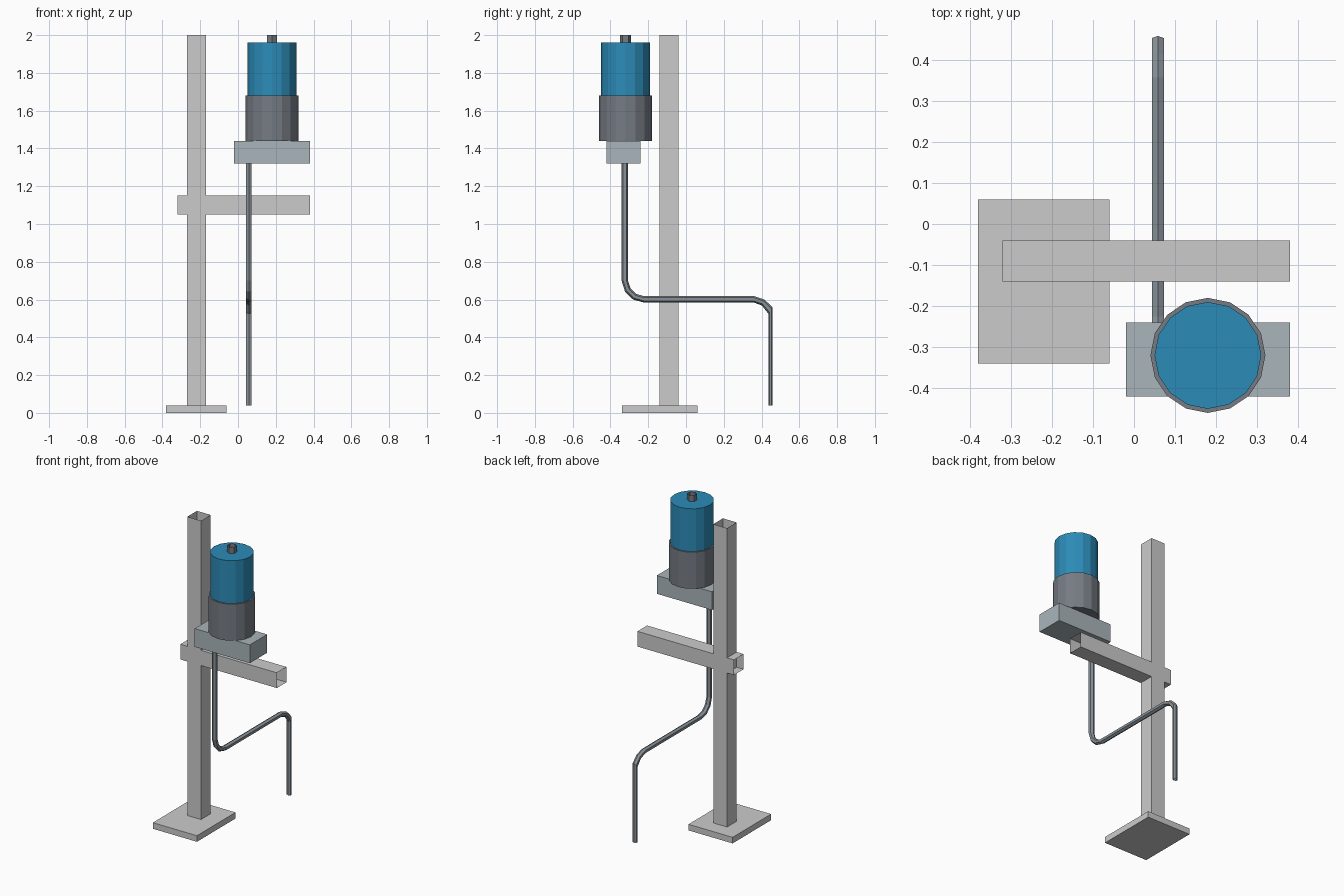
import bpy, math
from mathutils import Vector

if "Cube" in bpy.data.objects:
    bpy.data.objects.remove(bpy.data.objects["Cube"])


def material(name, rgb):
    m = bpy.data.materials.new(name)
    m.diffuse_color = (*rgb, 1)
    m.use_nodes = True
    m.node_tree.nodes["Principled BSDF"].inputs["Base Color"].default_value = m.diffuse_color
    return m


BLUE = material("blue_paint", (0.025, 0.26, 0.48))
DARK = material("dark_metal", (0.18, 0.20, 0.23))
LIGHT = material("light_metal", (0.40, 0.46, 0.49))
PIPE = material("pipe_metal", (0.25, 0.29, 0.32))


def loft(name, rings, caps=True, mat=None):
    """Skin equal-length rings of points into a flat-shaded tube."""
    n = len(rings[0])
    verts = [p for ring in rings for p in ring]
    faces = [(k * n + i, k * n + (i + 1) % n, (k + 1) * n + (i + 1) % n, (k + 1) * n + i)
             for k in range(len(rings) - 1) for i in range(n)]
    if caps:
        faces += [tuple(reversed(range(n))), tuple(range(len(verts) - n, len(verts)))]
    me = bpy.data.meshes.new(name)
    me.from_pydata(verts, [], faces)
    ob = bpy.data.objects.new(name, me)
    bpy.context.collection.objects.link(ob)
    if mat:
        me.materials.append(mat)
    return ob


def box(name, x, y, z, caps=True, mat=None):
    rings = [[(x[0], y[0], h), (x[1], y[0], h), (x[1], y[1], h), (x[0], y[1], h)] for h in z]
    return loft(name, rings, caps, mat)


def cylinder(name, centre, r, z, sides, caps=True, mat=None, turn=0.0):
    def ring(h):
        a = [turn + 2 * math.pi * i / sides for i in range(sides)]
        return [(centre[0] + r * math.cos(t), centre[1] + r * math.sin(t), h) for t in a]
    return loft(name, [ring(h) for h in z], caps, mat)


# Stand: base plate, open square post and open square cross arm
box("base_plate", (-0.38, -0.06), (-0.34, 0.06), (0, 0.04))
box("post", (-0.27, -0.17), (-0.14, -0.04), (0.04, 2.0), caps=False)
loft("cross_arm", [[(x, -0.14, 1.05), (x, -0.04, 1.05), (x, -0.04, 1.15), (x, -0.14, 1.15)]
                   for x in (-0.32, 0.38)], caps=False)

# Motor: mounting block, lower housing, upper housing, hexagonal open shaft
MOTOR = (0.18, -0.32)
box("mount_block", (-0.02, 0.38), (-0.42, -0.24), (1.32, 1.44), mat=LIGHT)
cylinder("lower_housing", MOTOR, 0.14, (1.44, 1.68), 16, mat=DARK)
cylinder("upper_housing", MOTOR, 0.13, (1.68, 1.96), 16, mat=BLUE)
cylinder("shaft", MOTOR, 0.03, (1.96, 2.0), 6, caps=False, mat=DARK, turn=math.pi / 2)

# Bent hexagonal pipe: centre y, z and tilt of the section in degrees
R, PX = 0.017, 0.058
path = [(-0.324, 1.32, 0), (-0.324, 0.70, 0), (-0.308, 0.65, 30), (-0.272, 0.615, 60),
        (-0.225, 0.602, 90), (0.357, 0.602, 90), (0.409, 0.584, 58),
        (0.4475, 0.541, 55), (0.4475, 0.04, 0)]
rings = []
for k, (y, z, tilt) in enumerate(path):
    t = math.radians(tilt)
    across = Vector((0, math.cos(t), math.sin(t))) * R
    if k == 6:    # section tilted the other way on the downward bend
        across = Vector((0, math.cos(math.radians(68)), math.sin(math.radians(68)))) * R
    if k == 8:    # straight drop keeps the narrowed section
        across = Vector((0, 0.0105, 0))
    if k == 7:
        across = Vector((0, 0.0105, 0.018))
    c = Vector((PX, y, z))
    rings.append([c + across * math.cos(a) + Vector((R * math.sin(a), 0, 0))
                  for a in (i * math.pi / 3 for i in range(6))])
loft("pipe", list(reversed(rings)), caps=False, mat=PIPE)
